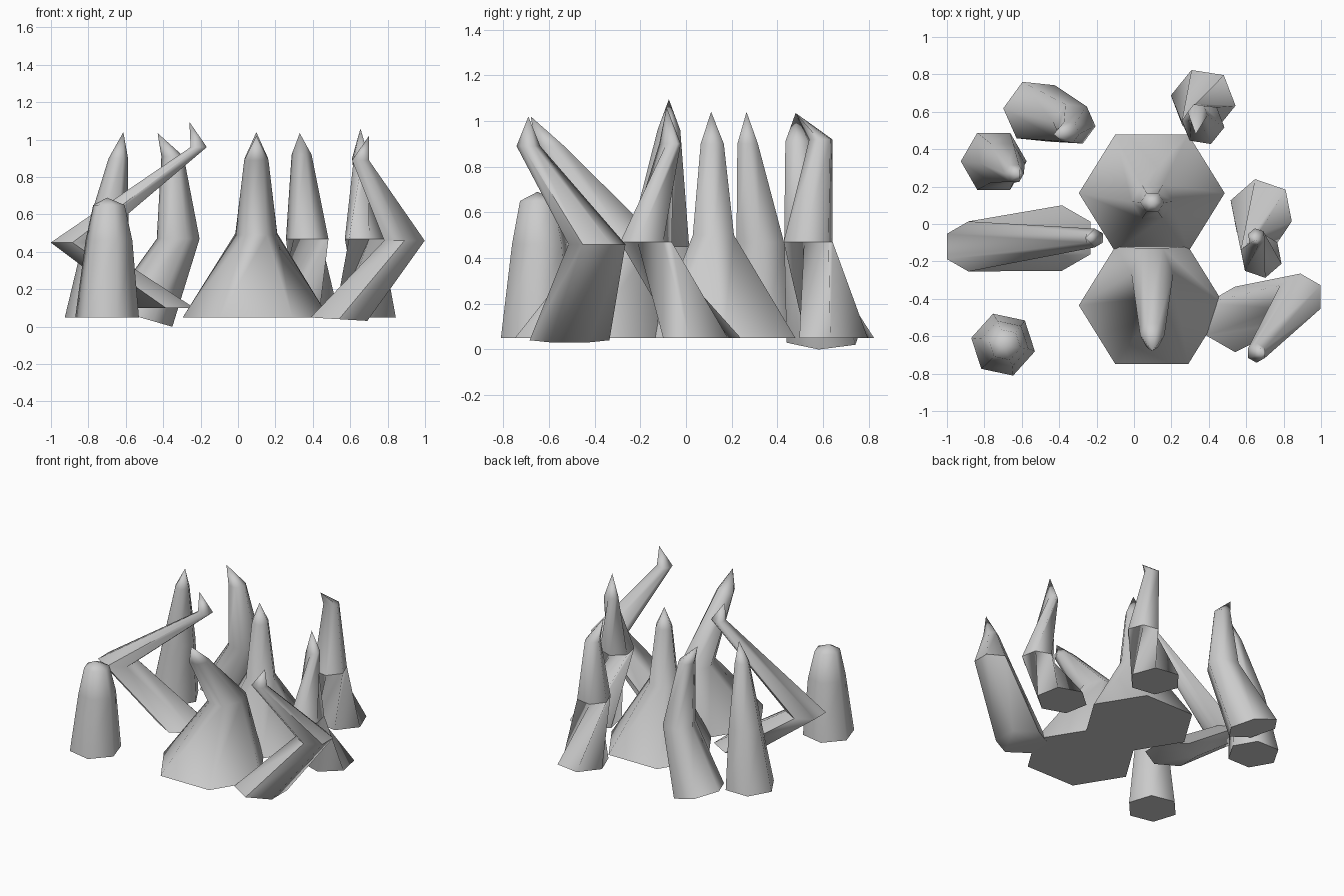
import bpy, bmesh, math

if "Cube" in bpy.data.objects:
    bpy.data.objects.remove(bpy.data.objects["Cube"])

def spike(name, rings, tip, phase=0, tilt=0.0, sy=(1, 1, 1), twist=(0, 0, 0)):
    """Six-sided bent spike lofted through (x, y, z, radius) rings.
    tilt slopes the base along x, sy stretches each ring in y, twist turns each ring by whole sides."""
    bm = bmesh.new()
    loops = []
    for i, (x, y, z, r) in enumerate(rings):
        loop = []
        for k in range(6):
            a = math.radians(phase + 60 * (k + twist[i]))
            dx, dy = r * math.cos(a), r * math.sin(a) * sy[i]
            dz = dx * tilt if i == 0 else 0
            loop.append(bm.verts.new((x + dx, y + dy, z + dz)))
        loops.append(loop)
    top = bm.verts.new(tip)
    bm.faces.new(loops[0][::-1])
    for lo, hi in zip(loops, loops[1:]):
        for k in range(6):
            n = (k + 1) % 6
            bm.faces.new((lo[k], lo[n], hi[n], hi[k]))
    for k in range(6):
        bm.faces.new((loops[-1][k], loops[-1][(k + 1) % 6], top))
    bmesh.ops.recalc_face_normals(bm, faces=bm.faces)
    me = bpy.data.meshes.new(name)
    bm.to_mesh(me)
    bm.free()
    ob = bpy.data.objects.new(name, me)
    bpy.context.collection.objects.link(ob)
    bpy.ops.object.select_all(action='DESELECT')
    ob.select_set(True)
    bpy.context.view_layer.objects.active = ob
    bpy.ops.object.shade_smooth_by_angle(angle=math.radians(66))

# Two broad central spikes
spike("center_back_spike", [(.095, .165, .05, .39), (.098, .12, .5, .112), (.098, .115, .9, .063)],
      (.098, .11, 1.04), sy=(.93, .93, .93))
spike("center_front_spike", [(.095, -.435, .05, .39), (.098, -.265, .49, .112), (.098, -.595, .89, .065)],
      (.098, -.68, 1.02), sy=(.93, 1.4, 1.1))

# Blunt stub at front left
spike("front_left_stub", [(-.7, -.645, .05, .174), (-.69, -.64, .46, .128), (-.69, -.645, .65, .086)],
      (-.70, -.65, .69), phase=-12)

# Upright and bent spikes around the rim
spike("left_back_spike", [(-.75, .335, .05, .176), (-.705, .325, .47, .12), (-.64, .27, .9, .052)],
      (-.613, .265, 1.04))
spike("left_arm_spike", [(-.385, -.075, .1, .175), (-.885, -.12, .45, .134), (-.21, -.075, .96, .05)],
      (-.26, -.075, 1.095), phase=30)
spike("back_left_spike", [(-.525, .6, .05, .175), (-.32, .535, .47, .115), (-.35, .49, .91, .06)],
      (-.43, .48, 1.035), phase=-6, tilt=-.29)
spike("back_right_spike", [(.37, .66, .05, .175), (.37, .535, .47, .115), (.34, .59, .92, .054)],
      (.33, .48, 1.035), phase=-9, twist=(0, 2, 2))
spike("right_mid_spike", [(.68, .07, .05, .173), (.68, -.175, .47, .115), (.655, -.07, .9, .048)],
      (.655, -.085, 1.06), phase=-19, twist=(0, 2, 3))
spike("right_front_spike", [(.54, -.51, .04, .175), (.89, -.39, .46, .125), (.655, -.69, .89, .052)],
      (.70, -.69, 1.02), phase=30, tilt=-.06)
